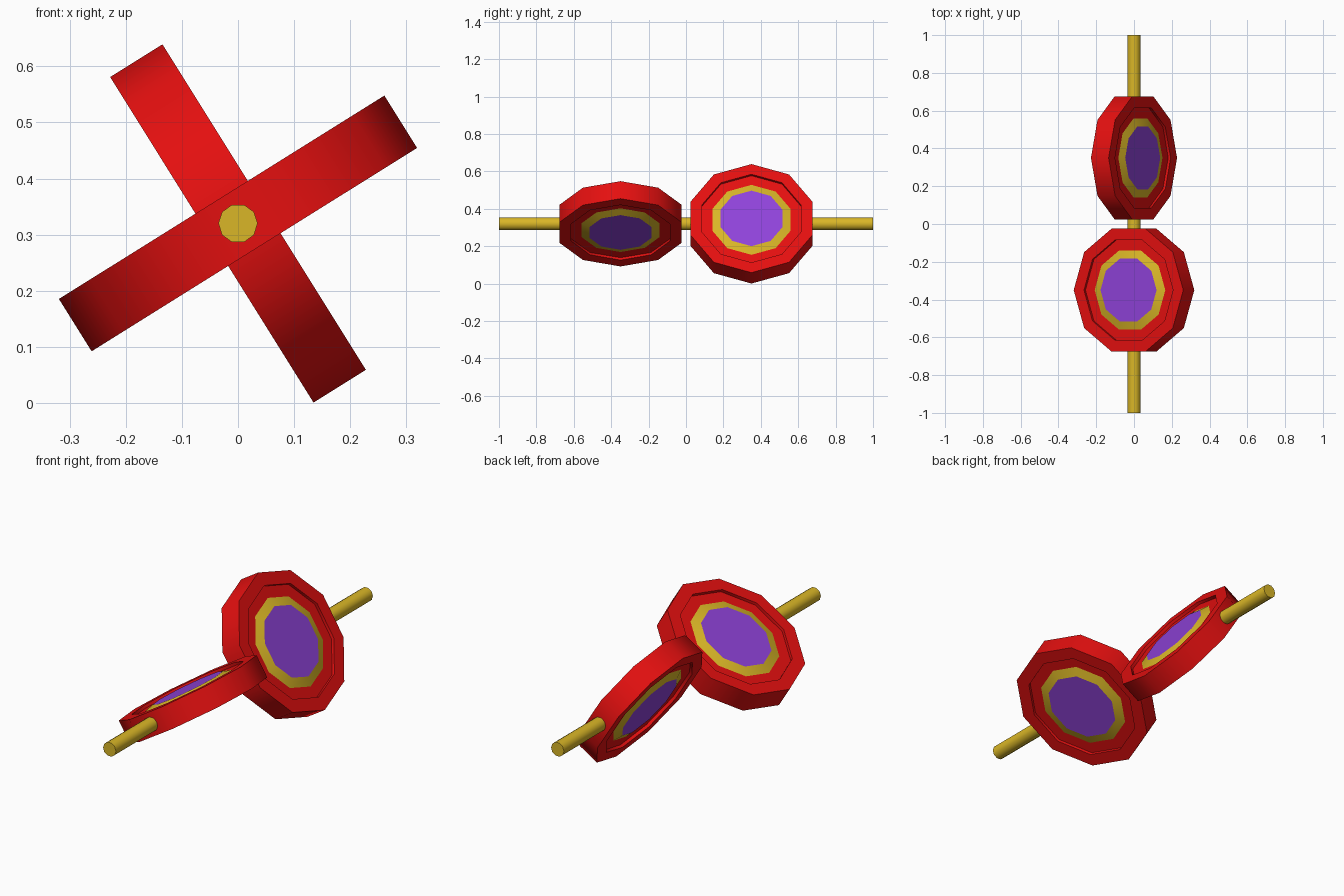
import bpy, bmesh, math

if "Cube" in bpy.data.objects:
    bpy.data.objects.remove(bpy.data.objects["Cube"])

SIDES = 10
AXLE_Z = 0.32


def material(name, rgb):
    m = bpy.data.materials.new(name)
    m.diffuse_color = (*rgb, 1.0)
    m.use_nodes = True
    m.node_tree.nodes["Principled BSDF"].inputs["Base Color"].default_value = m.diffuse_color
    return m


RED = material("red", (0.78, 0.005, 0.005))
GOLD = material("gold", (0.70, 0.47, 0.020))
PURPLE = material("purple", (0.28, 0.056, 0.70))


def turned(name, profile, side_mat, cap_mat, location, rotation):
    """Closed ten-sided solid from (radius, height) rings, smooth around, sharp at rings."""
    bm = bmesh.new()
    rings = []
    for r, h in profile:
        rings.append([bm.verts.new((r * math.cos(a), r * math.sin(a), h))
                      for a in (2 * math.pi * i / SIDES for i in range(SIDES))])
    for lower, upper in zip(rings, rings[1:]):
        for i in range(SIDES):
            j = (i + 1) % SIDES
            bm.faces.new((lower[i], lower[j], upper[j], upper[i])).smooth = True
    for ring in (rings[0], rings[-1]):
        bm.faces.new(ring).material_index = 1
    bmesh.ops.recalc_face_normals(bm, faces=bm.faces[:])
    # edges that run around a ring stay sharp
    for ring in rings:
        for i in range(SIDES):
            bm.edges.get((ring[i], ring[(i + 1) % SIDES])).smooth = False
    mesh = bpy.data.meshes.new(name)
    bm.to_mesh(mesh)
    bm.free()
    mesh.materials.append(side_mat)
    mesh.materials.append(cap_mat)
    obj = bpy.data.objects.new(name, mesh)
    obj.location = location
    obj.rotation_euler = rotation
    bpy.context.collection.objects.link(obj)
    return obj


def both_sides(half):
    """Mirror the upper half of a profile to the underside."""
    return [(r, -h) for r, h in half] + [(r, h) for r, h in reversed(half)]


# Axle
turned("axle", [(0.035, -1.0), (0.035, 1.0)], GOLD, GOLD,
       (0, 0, AXLE_Z), (math.pi / 2, 0, 0))

# Two tilted wheels at right angles to each other
RIM = both_sides([(0.21, 0.040), (0.278, 0.040), (0.278, 0.055), (0.342, 0.055)])
HUB = both_sides([(0.175, 0.0545), (0.222, 0.0395)])
for label, y, tilt in (("front", -0.35, 32), ("back", 0.35, 122)):
    place = (0, y, AXLE_Z)
    turn = (0, -math.radians(tilt), 0)
    turned(label + "_wheel_rim", RIM, RED, RED, place, turn)
    turned(label + "_wheel_hub", HUB, GOLD, PURPLE, place, turn)
